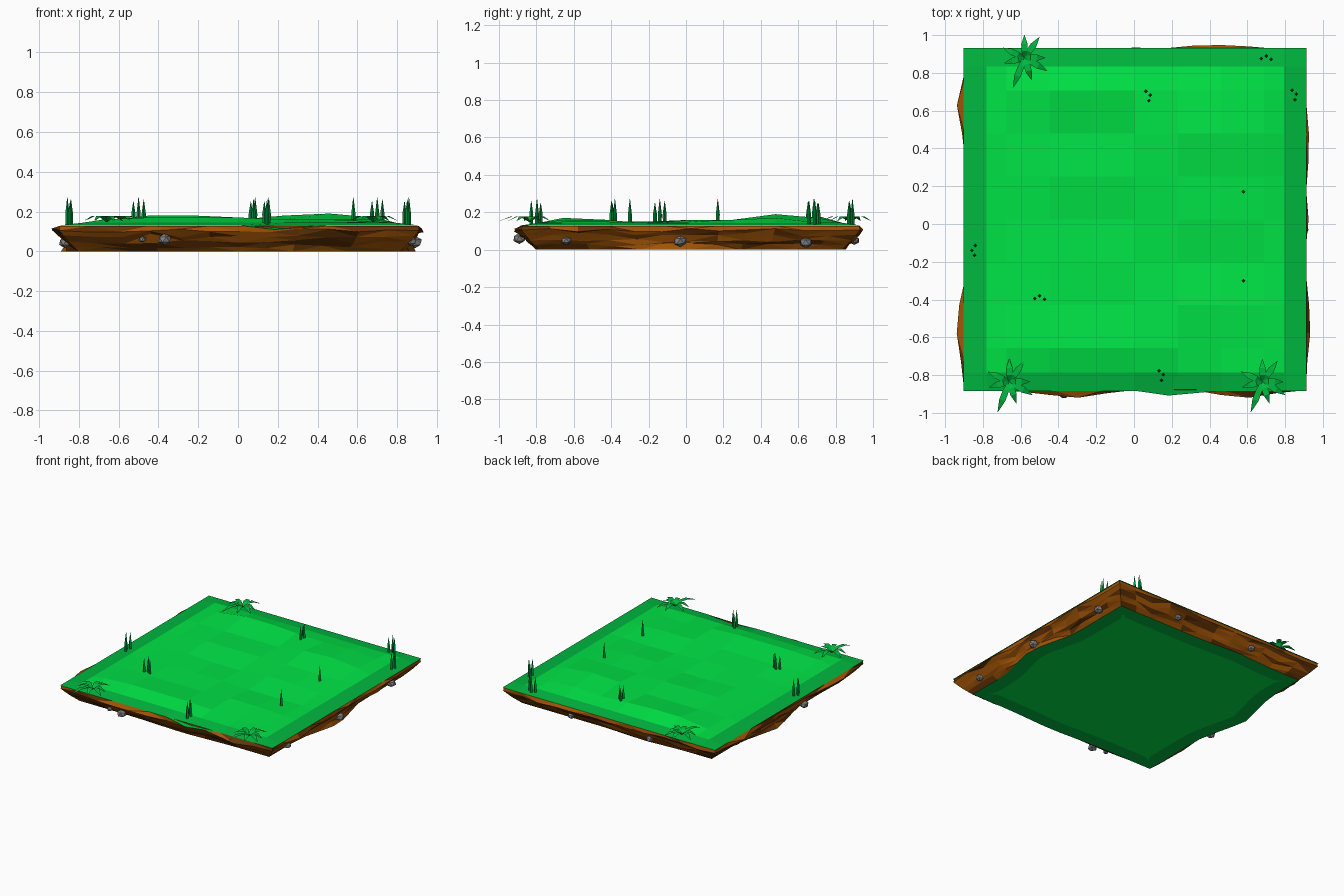
import bpy, bmesh, math, random
from mathutils import Vector

random.seed(4)
old = bpy.data.objects.get("Cube")
if old:
    bpy.data.objects.remove(old, do_unlink=True)


def material(name, rgb):
    m = bpy.data.materials.new(name)
    m.use_nodes = True
    m.diffuse_color = (*rgb, 1)
    m.node_tree.nodes["Principled BSDF"].inputs["Base Color"].default_value = (*rgb, 1)
    return m


GRASS = material("bright grass", (0, 0.77, 0.06))
EDGE = material("dark grass", (0, 0.48, 0.05))
BLADE = material("deep green", (0, 0.3, 0.045))
SOIL = material("brown soil", (0.36, 0.09, 0.002))
SOIL_DARK = material("dark soil", (0.13, 0.034, 0.002))
STONE = material("grey stone", (0.23, 0.23, 0.245))


def finish(bm, name, *mats):
    mesh = bpy.data.meshes.new(name)
    bm.to_mesh(mesh)
    bm.free()
    for m in mats:
        mesh.materials.append(m)
    obj = bpy.data.objects.new(name, mesh)
    bpy.context.collection.objects.link(obj)
    return obj


CX, CY, HALF, TOP = 0.006, 0.025, 0.908, 0.13
CELL = HALF / 4

# Grass sheet: gently bumpy grid with a darker border strip
heights = ["3444312", "2222332", "1222111", "1211332", "1333333", "2222564", "2554342"]


def grid_lines(inset):
    return [-HALF, -inset] + [CELL * i for i in range(-3, 4)] + [inset, HALF]


def grass_height(i, j):
    ring = min(i, j, last - i, last - j)
    if ring == 0:
        return TOP
    if ring == 1:
        return TOP + 0.014
    return TOP + 0.01 * int(heights[j - 2][i - 2])


xs, ys = grid_lines(0.787), grid_lines(0.81)
last = len(xs) - 1
bm = bmesh.new()
grid = [[bm.verts.new((CX + x, CY + y, grass_height(i, j))) for i, x in enumerate(xs)]
        for j, y in enumerate(ys)]
grid[0][6].co += Vector((-0.05, -0.025, -0.02))  # drooping front lip
for j in range(last):
    for i in range(last):
        f = bm.faces.new((grid[j][i], grid[j][i + 1], grid[j + 1][i + 1], grid[j + 1][i]))
        f.material_index = int(min(i, j) == 0 or max(i, j) == last - 1)
finish(bm, "grass_top", GRASS, EDGE)


# Soil body: four tapering walls with bulges, closed by a flat underside
def bump(s, peaks):
    return sum(h * max(0, 1 - abs(s - p) / w) for p, h, w in peaks)


# each wall: outward direction, upper bulges, lower bulges (position, height, half width)
walls = [
    ((0, -1), [(-0.4, 0.045, 0.35), (0.65, 0.04, 0.35)], [(0.1, 0.02, 0.5)]),
    ((1, 0), [(-0.6, 0.025, 0.3), (0, 0.01, 0.2), (0.45, 0.015, 0.3)], [(-0.1, 0.09, 0.45)]),
    ((0, 1), [(-0.45, 0.03, 0.3), (0.4, 0.005, 0.2)], [(0.3, 0.02, 0.4)]),
    ((-1, 0), [(-0.65, 0.04, 0.25), (0.65, 0.045, 0.3)], [(-0.15, 0.09, 0.45)]),
]
# rows: height, half size, share of upper bulge, share of lower bulge
rows = [(TOP - 0.002, 0.902, 0, 0), (0.105, 0.905, 1, 0), (0.08, 0.885, 0.7, 0.1),
        (0.05, 0.86, 0.4, 0.2), (0.025, 0.835, 0.15, 0.5), (0, 0.81, 0, 1)]
STEPS = 12
bm = bmesh.new()
rings = []
for k, (z, half, up, low) in enumerate(rows):
    ring = []
    for (nx, ny), upper, lower in walls:
        for step in range(STEPS):
            s = -1 + 2 * step / STEPS
            out = half + up * bump(s, upper) + low * bump(s, lower)
            dz = 0
            if step and 0 < k < len(rows) - 1:
                out += random.uniform(-0.008, 0.004)
                dz = random.uniform(-0.011, 0.011)
            ring.append(bm.verts.new((CX + nx * out - ny * s * half,
                                      CY + ny * out + nx * s * half, z + dz)))
    rings.append(ring)
count = 4 * STEPS
for upper, lower in zip(rings, rings[1:]):
    dark = False
    for i in range(count):
        n = (i + 1) % count
        a, b, c, d = upper[i], upper[n], lower[n], lower[i]
        if i % 2:
            tris = ((a, d, c), (a, c, b))
        else:
            tris = ((a, d, b), (b, d, c))
        for t in tris:
            if random.random() < 0.35:  # streaks run on for a few faces
                dark = random.random() < 0.4
            bm.faces.new(t).material_index = int(dark)
base = bm.faces.new(list(reversed(rings[-1])))
base.material_index = 2
bm.normal_update()
for f in bmesh.ops.inset_region(bm, faces=[base], thickness=0.11)["faces"]:
    f.material_index = 3
finish(bm, "soil_body", SOIL, SOIL_DARK, GRASS, EDGE)

# Stones half buried in the walls
stones = [(-0.37, -0.89, 0.06, 0.036), (-0.48, -0.88, 0.06, 0.02), (0.87, -0.64, 0.05, 0.028),
          (0.89, -0.03, 0.045, 0.036), (0.86, 0.64, 0.04, 0.036), (0.35, 0.9, 0.05, 0.028),
          (-0.32, 0.9, 0.05, 0.028), (-0.87, -0.2, 0.045, 0.034)]
for x, y, z, r in stones:
    bm = bmesh.new()
    bmesh.ops.create_icosphere(bm, subdivisions=1, radius=r)
    for v in bm.verts:
        v.co *= random.uniform(0.9, 1.08)
        v.co.z *= 0.85
        v.co += Vector((x, y, z))
    finish(bm, "stone", STONE)


# Upright grass blades: slim four sided spikes
def blade(x, y, tall):
    bm = bmesh.new()
    levels = [(0.13, 0.01), (0.19, 0.0105), (0.13 + tall, 0.001)]
    loops = [[bm.verts.new((x + r * math.cos(a * math.pi / 2), y + r * math.sin(a * math.pi / 2), z))
              for a in range(4)] for z, r in levels]
    for p, q in zip(loops, loops[1:]):
        for a in range(4):
            b = (a + 1) % 4
            bm.faces.new((p[a], p[b], q[b], q[a]))
    bm.faces.new(loops[-1])
    finish(bm, "grass_blade", BLADE)


tufts = [(0.077, 0.68, -70), (0.7, 0.88, 0), (0.85, 0.685, -70),
         (-0.848, -0.14, 90), (-0.5, -0.39, 0), (0.145, -0.8, -70)]
for x, y, turn in tufts:
    c, s = math.cos(math.radians(turn)), math.sin(math.radians(turn))
    for along, side, tall in ((-0.026, -0.004, 0.12), (0, 0.01, 0.14), (0.026, -0.008, 0.13)):
        blade(x + along * c - side * s, y + along * s + side * c, tall)
blade(0.58, 0.17, 0.14)
blade(0.58, -0.3, 0.14)


# Leafy plants: arching, nearly flat leaves around a centre
def leaf(bm, cx, cy, angle, length):
    d = Vector((math.cos(angle), math.sin(angle), 0))
    side = Vector((-d.y, d.x, 0))
    prev = None
    for t, lift, width in ((0, 0.006, 0.007), (0.3, 0.034, 0.016), (0.6, 0.036, 0.017), (1, 0.012, 0.001)):
        mid = Vector((cx, cy, 0.142 + lift)) + d * length * t
        cur = [bm.verts.new(mid + side * width * e) for e in (-1, 1)]
        if prev:
            bm.faces.new((prev[0], cur[0], cur[1], prev[1]))
        prev = cur


leaves = [(90, 0.12), (54, 0.135), (0, 0.11), (-30, 0.14), (-72, 0.12), (-111, 0.172),
          (195, 0.11), (155, 0.125)]
for x, y in ((-0.58, 0.88), (-0.66, -0.835), (0.68, -0.835)):
    bm = bmesh.new()
    for angle, length in leaves:
        leaf(bm, x, y, math.radians(angle), length)
    finish(bm, "leafy_plant", EDGE)
